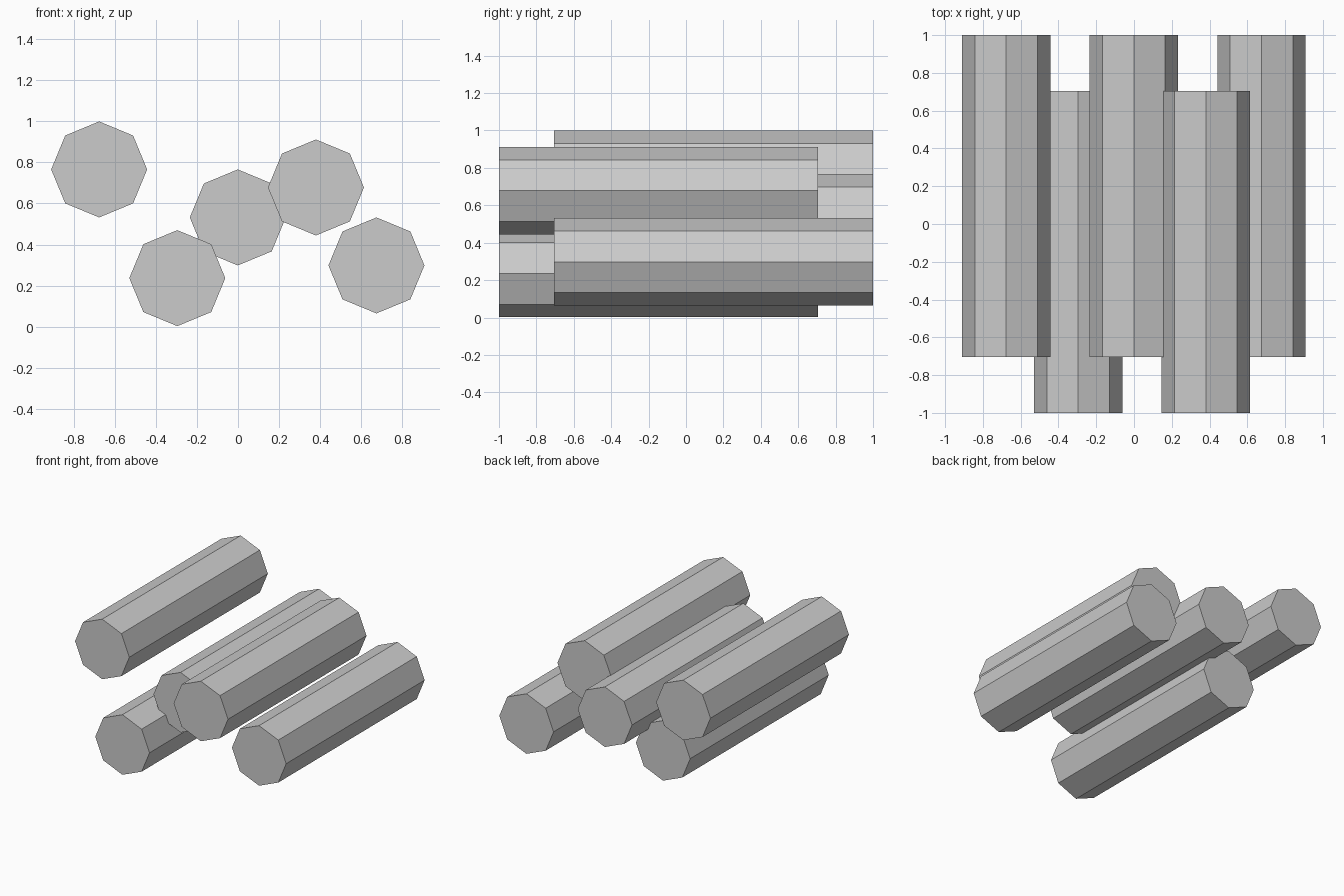
import bpy
from math import pi

if "Cube" in bpy.data.objects:
    bpy.data.objects.remove(bpy.data.objects["Cube"])

RADIUS = 0.234
LENGTH = 1.705
SHIFT = 1 - LENGTH / 2  # logs are staggered forwards or backwards


def log(name, x, z, direction):
    # Eight-sided log lying along y, with a corner pointing up
    bpy.ops.mesh.primitive_cylinder_add(
        vertices=8, radius=RADIUS, depth=LENGTH,
        location=(x, direction * SHIFT, z), rotation=(pi / 2, 0, 0))
    bpy.context.object.name = name


# Loose stack of logs, left to right
log("log_far_left", -0.677, 0.766, 1)
log("log_low_left", -0.296, 0.236, -1)
log("log_middle", -0.001, 0.532, 1)
log("log_upper_right", 0.380, 0.678, -1)
log("log_far_right", 0.675, 0.298, 1)
